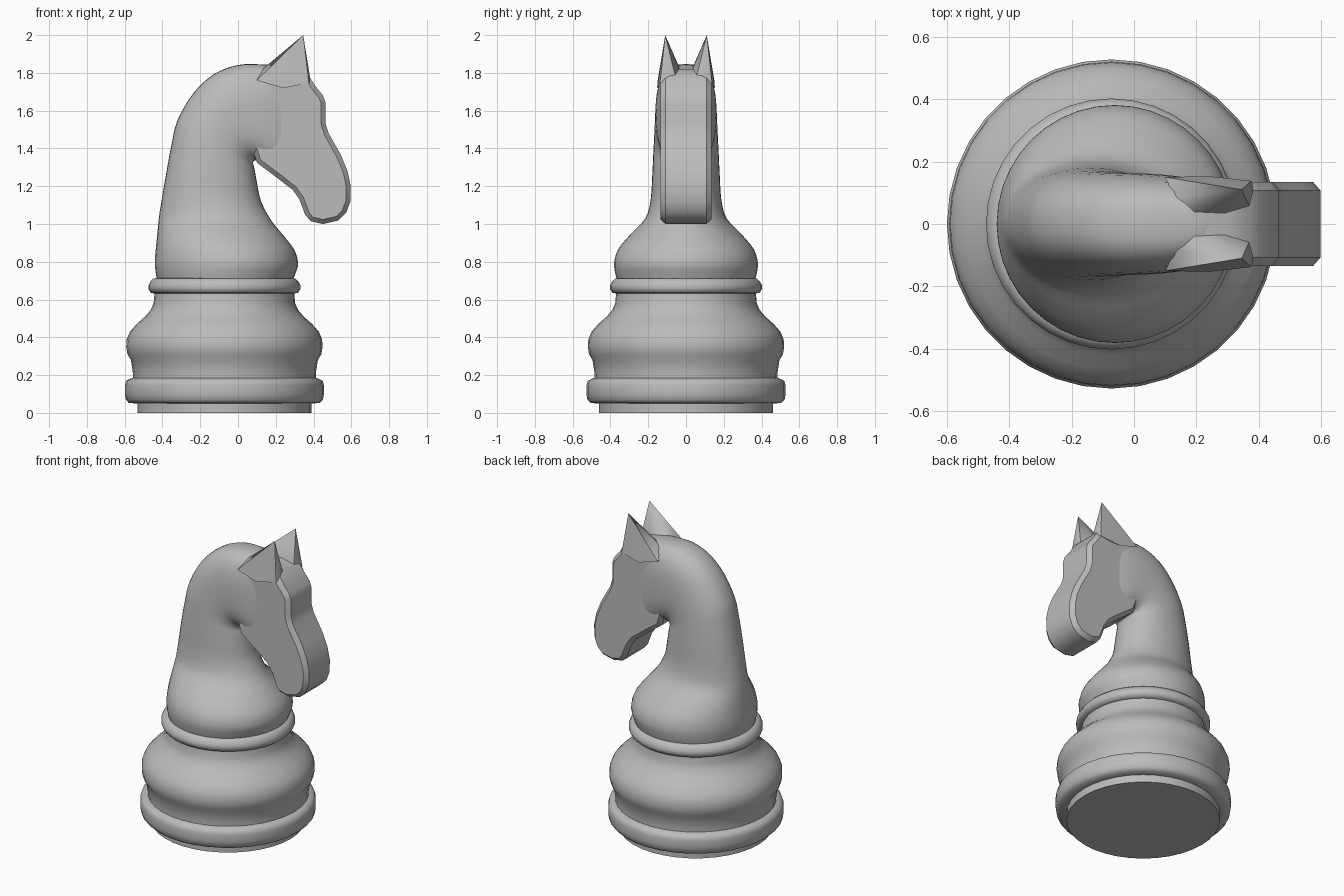
import bpy, bmesh, math
from mathutils import Vector

mat = bpy.data.materials.new("plain grey")
mat.diffuse_color = (0.5, 0.5, 0.5, 1)


def finish(name, bm, angle=None):
    bmesh.ops.recalc_face_normals(bm, faces=bm.faces)
    me = bpy.data.meshes.new(name)
    bm.to_mesh(me)
    bm.free()
    ob = bpy.data.objects.new(name, me)
    bpy.context.collection.objects.link(ob)
    me.materials.append(mat)
    bpy.ops.object.select_all(action='DESELECT')
    ob.select_set(True)
    bpy.context.view_layer.objects.active = ob
    if angle:
        bpy.ops.object.shade_smooth_by_angle(angle=math.radians(angle))
    else:
        bpy.ops.object.shade_smooth()
    return ob


def bridge(bm, rings, caps=True):
    vr = [[bm.verts.new(p) for p in r] for r in rings]
    n = len(vr[0])
    for a, b in zip(vr, vr[1:]):
        for i in range(n):
            j = (i + 1) % n
            bm.faces.new((a[i], a[j], b[j], b[i]))
    if caps:
        bm.faces.new(vr[0])
        bm.faces.new(vr[-1])


def spline(keys, steps):
    """Catmull-Rom interpolation of tuples."""
    out = []
    for i in range(len(keys) - 1):
        p0, p1 = keys[max(i - 1, 0)], keys[i]
        p2, p3 = keys[i + 1], keys[min(i + 2, len(keys) - 1)]
        for s in range(steps):
            t = s / steps
            out.append([0.5 * (2 * b + (c - a) * t + (2 * a - 5 * b + 4 * c - d) * t * t
                               + (3 * b - a - 3 * c + d) * t ** 3)
                        for a, b, c, d in zip(p0, p1, p2, p3)])
    out.append(list(keys[-1]))
    return out


# Turned base: plinth, lower ring, bulge, waist and collar
CX = -0.072
profile = [(0.46, 0), (0.46, 0.05), (0.505, 0.052), (0.522, 0.07), (0.527, 0.1),
           (0.527, 0.145), (0.52, 0.17), (0.5, 0.18), (0.484, 0.185), (0.484, 0.21),
           (0.495, 0.28), (0.513, 0.31), (0.52, 0.35), (0.517, 0.39), (0.5, 0.43),
           (0.465, 0.47), (0.42, 0.51), (0.39, 0.545), (0.375, 0.58), (0.37, 0.632),
           (0.39, 0.636), (0.402, 0.655), (0.402, 0.675), (0.392, 0.695),
           (0.375, 0.712), (0.34, 0.715)]
bm = bmesh.new()
N = 36
bridge(bm, [[(CX + r * math.cos(2 * math.pi * i / N), r * math.sin(2 * math.pi * i / N), z)
             for i in range(N)] for r, z in profile])
finish("turned_base", bm, 60)

# Neck: sections given by back point, front point, half width, squareness
sections = [
    (-0.425, 0.69, 0.285, 0.69, 0.362, 2.0),
    (-0.437, 0.75, 0.305, 0.74, 0.376, 2.0),
    (-0.440, 0.81, 0.318, 0.79, 0.380, 2.0),
    (-0.434, 0.88, 0.300, 0.86, 0.357, 2.0),
    (-0.426, 0.96, 0.240, 0.94, 0.290, 2.0),
    (-0.418, 1.04, 0.175, 1.02, 0.215, 2.0),
    (-0.402, 1.14, 0.122, 1.12, 0.187, 2.1),
    (-0.378, 1.28, 0.100, 1.22, 0.179, 2.2),
    (-0.352, 1.42, 0.088, 1.29, 0.174, 2.2),
    (-0.320, 1.55, 0.080, 1.32, 0.170, 2.2),
    (-0.235, 1.695, 0.085, 1.335, 0.166, 2.3),
    (-0.125, 1.795, 0.100, 1.335, 0.163, 2.5),
    (0.000, 1.842, 0.125, 1.325, 0.160, 2.7),
    (0.120, 1.845, 0.170, 1.300, 0.152, 2.9),
    (0.220, 1.835, 0.230, 1.270, 0.136, 3.0),
    (0.320, 1.800, 0.290, 1.230, 0.115, 3.0),
]
bm = bmesh.new()
rings = []
for bx, bz, fx, fz, w, e in spline(sections, 3):
    ring = []
    for i in range(40):
        a = 2 * math.pi * i / 40
        c, s = math.cos(a), math.sin(a)
        u = math.copysign(abs(c) ** (2 / e), c)
        v = math.copysign(abs(s) ** (2 / e), s)
        ring.append(((bx + fx) / 2 + u * (fx - bx) / 2, v * w, (bz + fz) / 2 + u * (fz - bz) / 2))
    rings.append(ring)
bridge(bm, rings)
finish("neck", bm, 50)

# Head: flat-sided slab with a chamfered outline
outline = [(0.06, 1.76), (0.2, 1.835), (0.3, 1.82), (0.375, 1.785), (0.41, 1.73), (0.45, 1.68),
           (0.464, 1.64), (0.464, 1.53), (0.48, 1.48), (0.545, 1.365), (0.58, 1.28),
           (0.597, 1.2), (0.595, 1.12), (0.573, 1.06), (0.53, 1.018), (0.45, 1.0),
           (0.385, 1.015), (0.355, 1.05), (0.325, 1.13), (0.29, 1.18), (0.2, 1.25),
           (0.1, 1.325), (0.06, 1.45)]
bm = bmesh.new()
pts = [Vector(p) for p in outline]
inner = []
for i, p in enumerate(pts):
    t = (pts[(i + 1) % len(pts)] - pts[i - 1]).normalized()
    inner.append(p + Vector((t.y, -t.x)) * 0.024)
rings = [[(p.x, y, p.y) for p in q]
         for q, y in ((inner, -0.135), (pts, -0.108), (pts, 0.108), (inner, 0.135))]
bridge(bm, rings)
finish("head", bm, 35)

# Ears: pointed cones leaning outward, mirrored
ear_base = [(0.10, 0.150, 1.76), (0.13, 0.085, 1.82), (0.19, 0.038, 1.835), (0.29, 0.032, 1.815),
            (0.37, 0.055, 1.775), (0.385, 0.105, 1.755), (0.375, 0.138, 1.745), (0.24, 0.153, 1.72)]
for side, label in ((1, "ear_back"), (-1, "ear_front")):
    bm = bmesh.new()
    tip = bm.verts.new((0.345, side * 0.11, 2.0))
    ring = [bm.verts.new((x, side * y, z)) for x, y, z in ear_base]
    for i in range(len(ring)):
        bm.faces.new((ring[i], ring[(i + 1) % len(ring)], tip))
    bm.faces.new(ring)
    finish(label, bm, 50)
